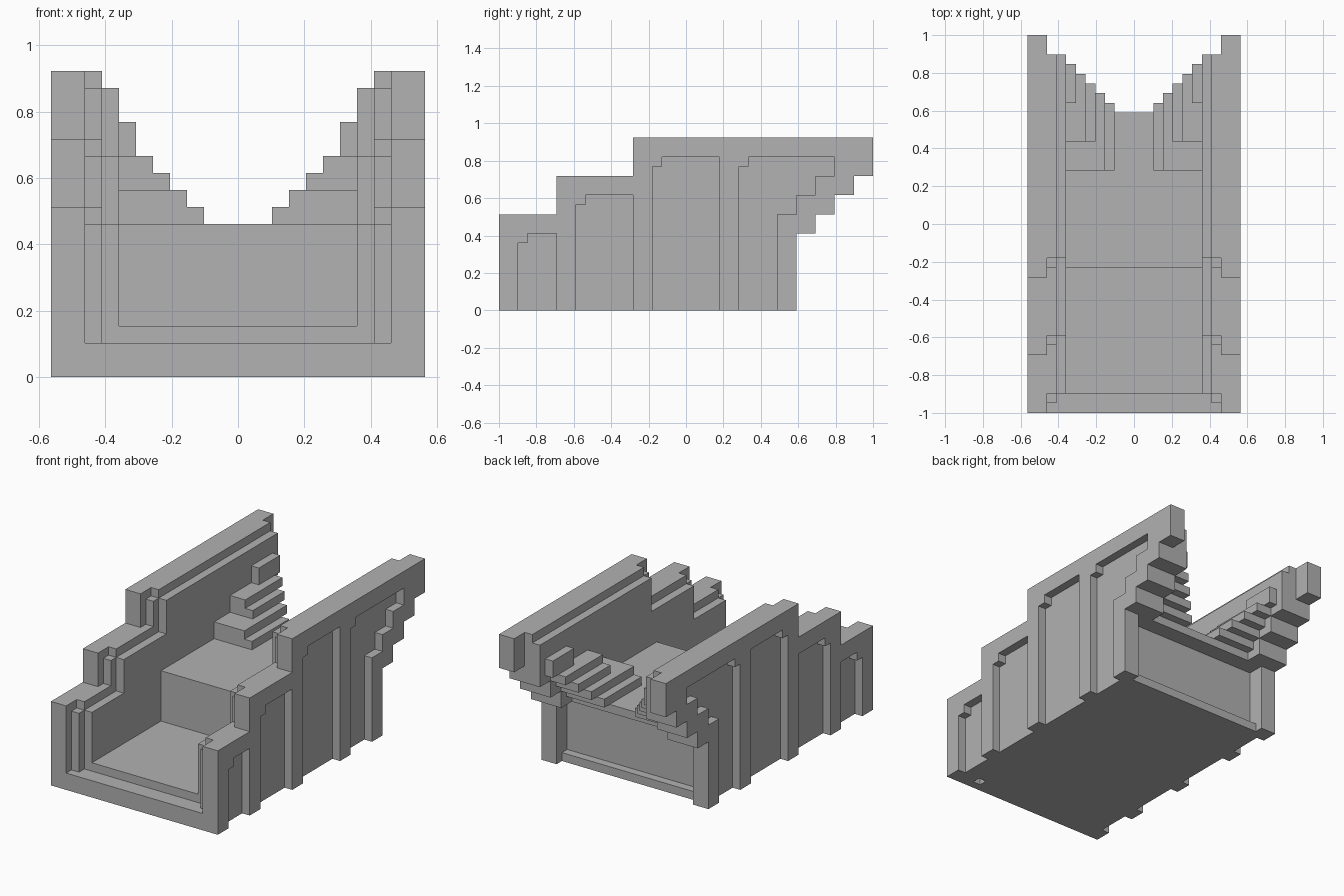
import bpy, bmesh

cube = bpy.data.objects.get("Cube")
if cube:
    bpy.data.objects.remove(cube, do_unlink=True)

U = 2 / 39          # one block of the stepped grid
MID = 19.5          # half the length in blocks

grey = bpy.data.materials.new("stone_grey")
grey.use_nodes = True
grey.diffuse_color = (0.445, 0.445, 0.445, 1)
grey.node_tree.nodes["Principled BSDF"].inputs["Base Color"].default_value = grey.diffuse_color


def slab(name, x0, x1, profile, mirror=False):
    """Extrude a (y, z) profile in blocks from x0 to x1."""
    bm = bmesh.new()
    face = bm.faces.new([bm.verts.new((x0 * U, (y - MID) * U, z * U)) for y, z in profile])
    out = bmesh.ops.extrude_face_region(bm, geom=[face])
    moved = [v for v in out["geom"] if isinstance(v, bmesh.types.BMVert)]
    bmesh.ops.translate(bm, verts=moved, vec=((x1 - x0) * U, 0, 0))
    bmesh.ops.recalc_face_normals(bm, faces=bm.faces)
    mesh = bpy.data.meshes.new(name)
    bm.to_mesh(mesh)
    bm.free()
    mesh.materials.append(grey)
    obj = bpy.data.objects.new(name, mesh)
    bpy.context.collection.objects.link(obj)
    if mirror:
        mod = obj.modifiers.new("mirror", "MIRROR")
        mod.use_clip = False
        mod.use_mirror_merge = False
    return obj


def box(name, x0, x1, y0, y1, z0, z1, mirror=False):
    return slab(name, x0, x1, [(y0, z0), (y1, z0), (y1, z1), (y0, z1)], mirror)


# Shared outlines: stepped rear overhang and three-tier top
rear = [(31, 0), (31, 8), (33, 8), (33, 10), (35, 10), (35, 12), (37, 12), (37, 14), (39, 14)]
tiers = [(0, 10), (6, 14), (14, 18)]
top = [(39, 18), (14, 18), (14, 14), (6, 14), (6, 10), (0, 10)]

# Side walls
slab("side_wall", 9, 10, [(0, 0)] + rear + top, True)

# Outer pillars and rim, with panels left open to the wall behind
openings = []
for y0, y1, z in [(2, 6, 8), (8, 14, 12), (16, 23, 16)]:
    openings += [(y0, 0), (y0, z - 1), (y0 + 1, z - 1), (y0 + 1, z), (y1, z), (y1, 0)]
openings += [(25, 0), (25, 15), (26, 15), (26, 16), (35, 16), (35, 14), (33, 14),
             (33, 12), (31, 12), (31, 10), (29, 10), (29, 0)]
slab("pillar_frame", 10, 11, [(0, 0)] + openings + rear + top, True)

# Inner linings, each set back from the wall in front of it
lining_rear = [(29, 2), (29, 8)] + rear[2:7]
outer_top, inner_top = [], []
for y, z in reversed(tiers):
    outer_top += [(y + 2, z), (y + 2, z - 1), (y + 1, z - 1)]
    inner_top += [(y + 2, z - 1)]
    if y:
        outer_top += [(y + 1, z - 4)]
        inner_top += [(y + 2, z - 5)]
slab("outer_lining", 8, 9, [(1, 2)] + lining_rear + [(37, 18)] + outer_top, True)
slab("inner_lining", 7, 8, [(2, 2)] + lining_rear + [(37, 17)] + inner_top, True)

# Base with a small pocket underneath
base = box("base", -9, 9, 0, 30, 0, 1)
pocket = box("pocket_cutter", 7, 8, 1, 2, -1, 2)
pocket.hide_render = True
pocket.hide_viewport = True
cut = base.modifiers.new("pocket", "BOOLEAN")
cut.operation = "DIFFERENCE"
cut.solver = "EXACT"
cut.object = pocket

# Front sill, floor, raised platform and rear rim
box("front_sill", -9, 9, 0, 29, 1, 2)
box("floor", -8, 8, 2, 29, 2, 3)
box("platform", -8, 8, 15, 29, 3, 9)
box("rear_rim", -9, 9, 29, 31, 8, 9)

# Rear corner steps
for i, (x, y0, y1, z0, z1) in enumerate([
        (2, 25, 32, 9, 10), (3, 25, 33, 10, 11), (4, 28, 34, 11, 12),
        (5, 28, 35, 12, 13), (6, 32, 36, 13, 15)]):
    box(f"corner_step_{i + 1}", x, 7, y0, y1, z0, z1, True)
